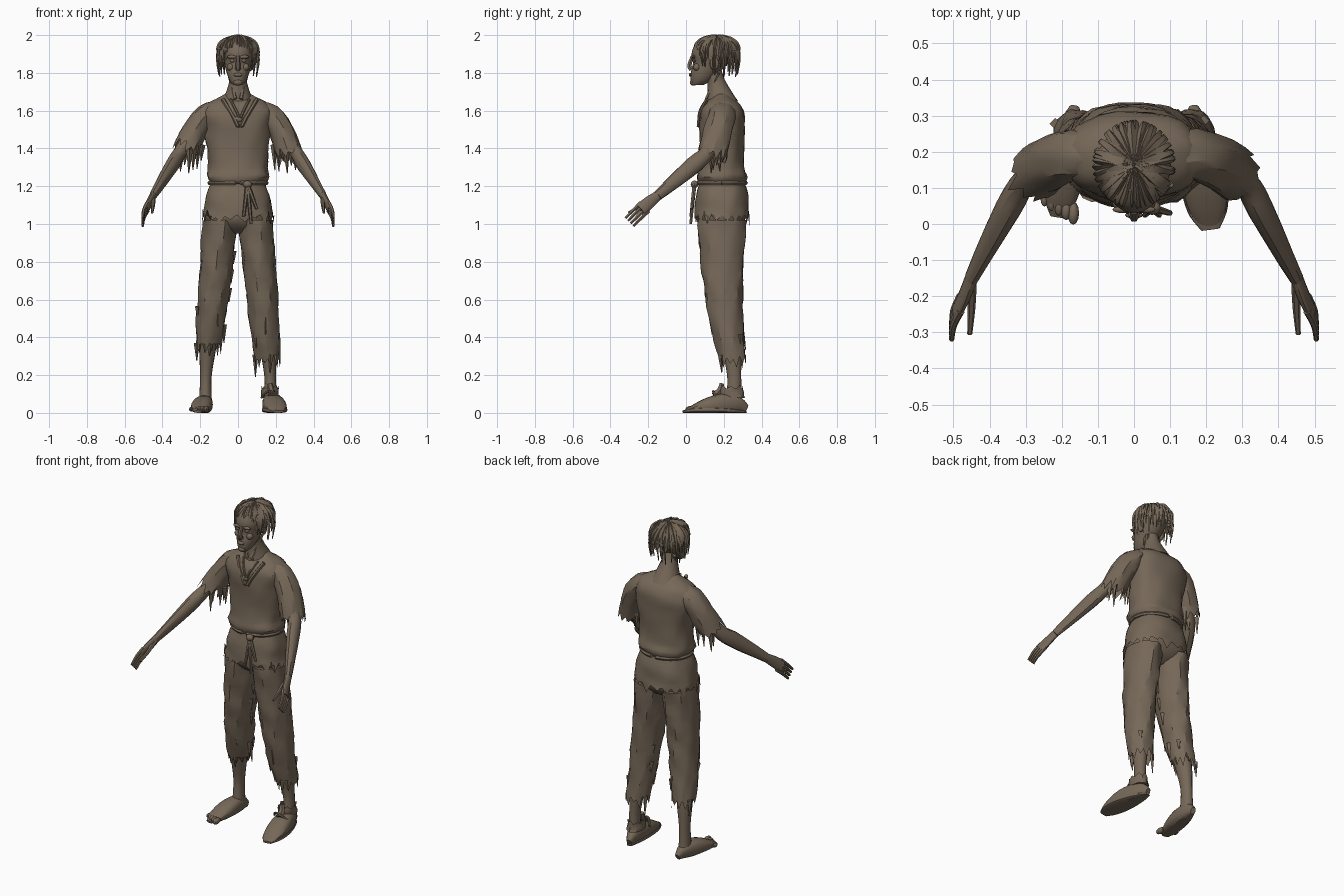
import bpy, bmesh, math, random
from mathutils import Vector

random.seed(4)
default_cube = bpy.data.objects.get("Cube")
if default_cube:
    bpy.data.objects.remove(default_cube, do_unlink=True)

drab = (.18, .138, .098, 1)
cloth = bpy.data.materials.new("drab_brown")
cloth.use_nodes = True
cloth.diffuse_color = drab
cloth.node_tree.nodes["Principled BSDF"].inputs["Base Color"].default_value = drab
SIDES = {"left": 1, "right": -1}
SPINE = .19


def finish(bm, name):
    """Turn the working mesh into a named, shaded object."""
    bmesh.ops.recalc_face_normals(bm, faces=bm.faces)
    mesh = bpy.data.meshes.new(name)
    bm.to_mesh(mesh)
    bm.free()
    mesh.materials.append(cloth)
    part = bpy.data.objects.new(name, mesh)
    bpy.context.collection.objects.link(part)
    bpy.ops.object.select_all(action='DESELECT')
    part.select_set(True)
    bpy.context.view_layer.objects.active = part
    bpy.ops.object.shade_smooth_by_angle(angle=math.radians(28))


def lerp(start, end, t):
    return start + (end - start) * t


def fractions(count):
    return [i / count for i in range(count + 1)]


def spline(before, start, end, after, t):
    """Catmull-Rom value between start and end."""
    slope_in, slope_out = (end - before) / 2, (after - start) / 2
    ease = t * t * (3 - 2 * t)
    return lerp(start, end, ease) + t * (1 - t) * (slope_in * (1 - t) - slope_out * t)


def resample(rings, steps=3):
    padded = [rings[0], *rings, rings[-1]]
    smooth = []
    for group in zip(padded, padded[1:], padded[2:], padded[3:]):
        for step in range(steps):
            smooth.append([spline(*values, step / steps) for values in zip(*group)])
    return smooth + [list(rings[-1])]


def loft(name, rings, depth=(1, 1), sides=16, box=1, fold=0, hem=0, flat=False, into=None):
    """Skin through rings (x, y, z, width); depth is the ratio at both ends; hem is a ragged end."""
    bm = into or bmesh.new()
    rings = resample(rings)
    last = len(rings) - 1
    phase = random.uniform(0, math.tau)
    loops = []
    for i, (x, y, z, width) in enumerate(rings):
        along = Vector(rings[min(i + 1, last)][:3]) - Vector(rings[max(i - 1, 0)][:3])
        along = Vector((0, 0, -1)) if flat else along.normalized()
        across = Vector((1, 0, 0))
        across = (across - along * across.dot(along)).normalized()
        other = along.cross(across) * lerp(*depth, i / last)
        loop = []
        for j in range(sides):
            angle = math.tau * j / sides
            c, s = (math.copysign(abs(k) ** box, k) for k in (math.cos(angle), math.sin(angle)))
            crease = math.sin(3 * angle + i + phase) + math.sin(7 * angle - i / 2) + random.uniform(-1, 1)
            point = Vector((x, y, z)) + (across * c + other * s) * width * (1 + fold * crease)
            if i == last:
                point += along * hem * (random.random() if j % 2 else -random.random())
            point.z = max(point.z, 0)
            loop.append(bm.verts.new(point))
        if loops:
            for j in range(sides):
                k = (j + 1) % sides
                bm.faces.new((loops[-1][j], loops[-1][k], loop[k], loop[j]))
        loops.append(loop)
    bm.faces.new(loops[0])
    if not hem:
        bm.faces.new(loops[-1])
    if not into:
        finish(bm, name)


def stack(name, y, rows, **options):
    """Level rings (z, width) around an upright axis."""
    loft(name, [(0, y, z, width) for z, width in rows], flat=True, **options)


def tube(name, points, start, end, sides=6, into=None):
    last = len(points) - 1
    rings = [(*point, lerp(start, end, i / last)) for i, point in enumerate(points)]
    loft(name, rings, sides=sides, into=into)


def mirrored(side, rows):
    return [(side * x, *rest) for x, *rest in rows]


def ball(name, place, size):
    bm = bmesh.new()
    bmesh.ops.create_uvsphere(bm, u_segments=12, v_segments=8, radius=1)
    bmesh.ops.scale(bm, vec=size, verts=bm.verts)
    bmesh.ops.translate(bm, vec=place, verts=bm.verts)
    finish(bm, name)


# Head, neck and face
loft("head", [(0, .06, 1.735, .025), (0, .08, 1.76, .045), (0, .1, 1.8, .06), (0, .13, 1.85, .073),
              (0, .14, 1.9, .085), (0, .15, 1.95, .078), (0, .15, 1.985, .045)],
     depth=(1.2, 1.35), sides=20, flat=True)
loft("neck", [(0, .13, 1.84, .05), (0, .16, 1.75, .047), (0, SPINE, 1.63, .09)], fold=.01)
tube("nose", [(0, .035, 1.89), (0, .018, 1.84), (0, .03, 1.82)], .01, .016)
ball("lips", (0, .025, 1.79), (.025, .01, .01))
ball("chin", (0, .04, 1.75), (.025, .02, .018))
for tag, side in SIDES.items():
    ball(tag + "_eye", (side * .03, .045, 1.865), (.014, .01, .01))
    ball(tag + "_brow", (side * .03, .04, 1.885), (.03, .01, .01))
    ball(tag + "_cheek", (side * .04, .058, 1.83), (.02, .02, .02))
    ball(tag + "_ear", (side * .075, .15, 1.85), (.01, .025, .035))
    tube(tag + "_neck_tendon", mirrored(side, [(.045, .17, 1.8), (.015, .11, 1.66)]), .012, .012)

# Shaggy hair: a domed cap under layers of tapered locks, shorter over the face
stack("hair_cap", .16, [(1.993, .005), (1.985, .04), (1.965, .075), (1.93, .1), (1.88, .1)],
      depth=(1.1, 1.1), sides=26, fold=.01, hem=.02)
locks = bmesh.new()
for layer in range(3):
    for turn in fractions(24)[1:]:
        angle = math.tau * (turn + random.uniform(-.02, .02))
        c, s = math.cos(angle), math.sin(angle)
        fringe = max(0, -s) ** 3
        low = lerp(1.8 + layer * .035, 1.91, fringe) + random.uniform(-.025, .02)
        crown = random.uniform(0, .03)
        rings = []
        for t in fractions(4):
            reach = lerp(crown, .11, math.sin(t * 2))
            rings.append((c * reach, .165 + s * reach * 1.07, lerp(1.985, low, t ** 1.8), lerp(.018, .003, t)))
        loft("lock", rings, sides=4, into=locks)
finish(locks, "hair_locks")

# Shirt body, bloused over the belt
stack("shirt", SPINE, [(1.7, .05), (1.67, .1), (1.635, .165), (1.58, .19), (1.5, .178),
                       (1.4, .162), (1.3, .158), (1.25, .165), (1.21, .14)],
      depth=(.5, .85), sides=28, box=.85, fold=.016)


def collar_vee(name, width, low, radius):
    points = []
    for t in fractions(6):
        swing = 2 * t - 1
        points.append((width * swing + .01, .066 + .045 * swing * swing, lerp(low, 1.66, abs(swing))))
    tube(name, points, radius, radius)


collar_vee("neckline_rim", .09, 1.51, .011)
collar_vee("neck_cord", .05, 1.56, .007)
ball("pendant", (0, .07, 1.555), (.024, .01, .016))

# Arms, hands and torn sleeves
for tag, side in SIDES.items():
    wrist = (.45, -.15, 1.15)
    loft(tag + "_arm", mirrored(side, [(.18, .19, 1.56, .05), (.3, .12, 1.39, .035), (.35, .04, 1.31, .036),
                                       (*wrist, .019)]), depth=(1, 1.4), fold=.02)
    loft(tag + "_hand", mirrored(side, [(*wrist, .018), (.47, -.2, 1.11, .017), (.49, -.24, 1.075, .014)]),
         depth=(1.4, 2.5))
    fingers = bmesh.new()
    for k in range(4):
        fan = Vector((0, 1, -1)) * (k - 1.5) * .014
        knuckle = Vector((.48, -.22, 1.09)) + fan
        tip = Vector((.505, -.3, 1.01)) + fan
        middle = knuckle.lerp(tip, .5) + Vector((.007, 0, 0))
        tube("finger", mirrored(side, [knuckle, middle, tip]), .012, .007, into=fingers)
    tube("thumb", mirrored(side, [wrist, (.45, -.23, 1.1), (.455, -.305, 1.06)]), .015, .007, into=fingers)
    finish(fingers, tag + "_fingers")
    cuff = 1.38 + side * -.015
    loft(tag + "_sleeve", mirrored(side, [(.1, SPINE, 1.605, .05), (.17, SPINE, 1.575, .06),
                                          (.23, .17, 1.49, .066), (.275, .14, cuff, .07)]),
         depth=(1.2, 1.1), sides=22, fold=.03, hem=.045)
    tatters = bmesh.new()
    for t in fractions(5):
        top = Vector((lerp(.19, .3, t), random.uniform(.1, .19), lerp(1.42, 1.38, t)))
        drop = Vector((.005, 0, -random.uniform(.07, .14)))
        tube("strip", mirrored(side, [top, top + drop]), .018, .002, sides=4, into=tatters)
    finish(tatters, tag + "_sleeve_tatters")

# Belt rope, knot and hanging ends
belt = [(math.cos(math.tau * t) * .15, SPINE + math.sin(math.tau * t) * .126, 1.218) for t in fractions(20)]
tube("belt_rope", belt, .012, .012)
knot = Vector((.05, .045, 1.21))
ball("belt_knot", knot, (.024, .02, .02))
for tag, end in {"inner": (.03, .025, 1.04), "middle": (.07, .025, 1), "outer": (.1, .03, 1.08)}.items():
    tube(tag + "_belt_end", [knot, knot.lerp(Vector(end), .5), end], .012, .008)

# Trouser hips under the ragged tunic hem
stack("trouser_hips", SPINE, [(1.23, .14), (1.12, .168), (1.03, .175), (.98, .14), (.95, .08)],
      depth=(.8, .65), sides=24, box=.85, fold=.008)
stack("tunic_hem", SPINE, [(1.22, .14), (1.15, .168), (1.08, .18), (1.03, .19)],
      depth=(.85, .77), sides=40, box=.85, fold=.012, hem=.05)

# Torn trouser legs, loose rags and bare shins
for tag, side in SIDES.items():
    length = .71 + side * .03
    leg = []
    for t in fractions(7):
        bend = t ** 3
        width = .093 - .026 * bend - .006 * math.sin(math.pi * t)
        leg.append((side * (.092 + .065 * t), SPINE + .06 * bend, 1.02 - length * t, width))
    loft(tag + "_trouser_leg", leg, depth=(1.4, 1.03), sides=24, fold=.028, hem=.05, flat=True)
    loft(tag + "_shin", mirrored(side, [(.145, .21, .5, .05), (.16, .24, .35, .045), (.17, .255, .2, .031),
                                        (.172, .255, .1, .032), (.172, .255, .04, .036)]), depth=(1.1, 1.3))
    rags = bmesh.new()
    for x, y, z, width in leg[2:]:
        for turn in range(2):
            angle = random.uniform(0, math.tau)
            top = Vector((x + math.cos(angle) * width, y + math.sin(angle) * width, z + .03))
            drop = Vector((0, .005, -random.uniform(.06, .12)))
            tube("rag", [top, top + drop], .016, .002, sides=4, into=rags)
    finish(rags, tag + "_trouser_rags")


def foot(name, side, toe, width, height, box):
    """Rounded wedge from the heel to the toe tip."""
    rings = []
    for t in fractions(8):
        rounding = max(math.sin(math.pi * t), .06) ** .4
        tall = lerp(height, .02, t) * rounding
        rings.append((side * lerp(.165, .212, t), lerp(.32, toe, t), tall, lerp(.045, width, t) * rounding))
    ratio = height / .045
    loft(name, rings, depth=(ratio, .02 / width), sides=18, box=box)


# Bare right foot with toes
foot("bare_foot", -1, .02, .062, .06, .8)
for i, tag in enumerate(("big", "second", "middle", "fourth", "little")):
    shrink = 1 - i * .08
    ball(tag + "_toe", (-.168 - i * .02, .03 + i * .01, .02), (.016 * shrink, .032 * shrink, .018 * shrink))

# Left shoe with sole, ragged collar, tongue and lace
foot("shoe", 1, -.01, .075, .065, .8)
foot("shoe_sole", 1, -.015, .08, .012, .6)
loft("shoe_collar", [(.17, .245, .08, .047), (.17, .24, .11, .046), (.17, .24, .135, .045)],
     depth=(1.4, 1.4), fold=.02, hem=.015, flat=True)
tube("shoe_tongue", [(.18, .15, .09), (.175, .18, .12), (.17, .19, .155)], .022, .014)
tube("shoe_lace", [(.125, .18, .08), (.15, .15, .11), (.185, .145, .11), (.225, .165, .08)], .007, .007)
